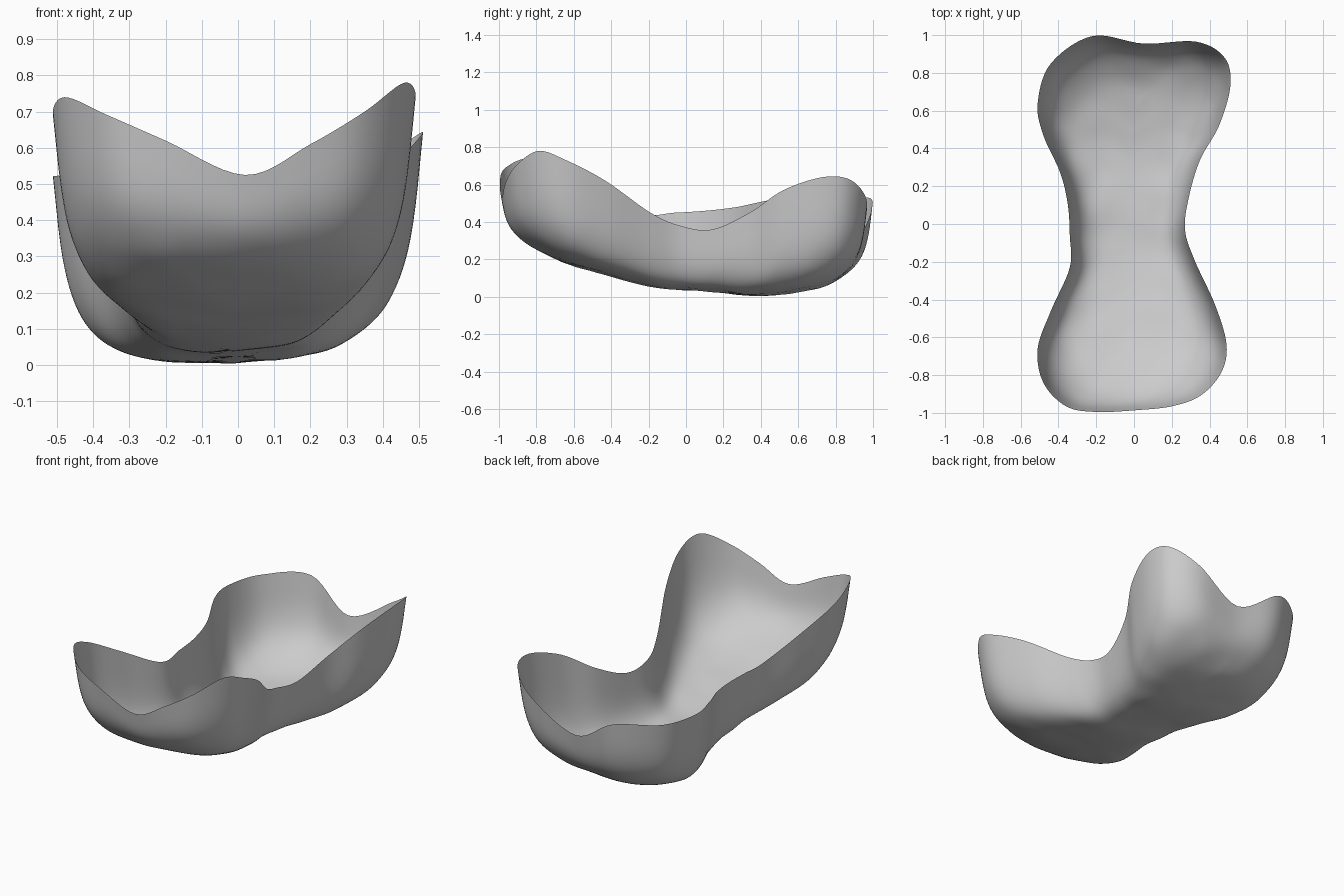
import bpy, bmesh, math
from mathutils import Vector, noise

cube = bpy.data.objects.get("Cube")
if cube:
    bpy.data.objects.remove(cube, do_unlink=True)

STEPS = 7      # samples between rim control points
RINGS = 26     # samples from the rim down to the floor spine
ROUND = .46    # lower is a squarer wall-to-floor corner
TAPER = .1     # how far the walls lean inwards towards the floor

# Rim of each half, from the front lip to the back lip
LIP_FRONT, LIP_BACK = (.02, -.985, .525), (.05, .955, .37)
RIM_POS = [LIP_FRONT, (.2, -.965, .61), (.35, -.91, .70), (.46, -.79, .78),
           (.49, -.64, .73), (.43, -.43, .62), (.32, -.19, .45), (.27, -.03, .38),
           (.29, .14, .36), (.35, .34, .45), (.45, .52, .57), (.51, .73, .64),
           (.48, .88, .625), (.33, .965, .52), LIP_BACK]
RIM_NEG = [LIP_FRONT, (-.2, -.995, .62), (-.36, -.965, .69), (-.48, -.84, .74),
           (-.51, -.66, .68), (-.44, -.46, .57), (-.34, -.23, .445), (-.34, -.06, .45),
           (-.35, .1, .46), (-.39, .27, .48), (-.48, .47, .52), (-.51, .64, .52),
           (-.44, .85, .52), (-.22, .995, .52), LIP_BACK]
# Underside height along the length
FLOOR = [(-1, .33), (-.8, .245), (-.6, .165), (-.2, .06), (.1, .03), (.4, .005),
         (.7, .045), (1, .15)]


def spline(pts, before, after):
    """Smooth curve through the points, guided by one neighbour at each end."""
    pts = [Vector(p) for p in [before] + pts + [after]]
    out = []
    for a, b, c, d in zip(pts, pts[1:], pts[2:], pts[3:]):
        for i in range(STEPS):
            t = i / STEPS
            out.append(.5 * (2 * b + (c - a) * t + (2 * a - 5 * b + 4 * c - d) * t * t
                             + (3 * b - a - 3 * c + d) * t ** 3))
    return out + [pts[-2]]


FLOOR_CURVE = spline(FLOOR, FLOOR[0], FLOOR[-1])


def floor_height(x, y):
    """Underside height, tilted up slightly on the +x side."""
    tilt = .07 * max(0, x)
    for a, b in zip(FLOOR_CURVE, FLOOR_CURVE[1:]):
        if y <= b.x:
            return tilt + a.y + (b.y - a.y) * (y - a.x) / (b.x - a.x)
    return tilt + FLOOR_CURVE[-1].y


def section(rim, spine):
    """Leaning wall and rounded corner from a rim point to the spine."""
    points = []
    for i in range(RINGS + 1):
        a = i / RINGS * math.pi / 2
        drop = math.sin(a) ** ROUND
        reach = max(0, math.cos(a)) ** ROUND * (1 - TAPER * drop) if i < RINGS else 0
        p = spine.lerp(rim, reach)
        base = floor_height(p.x, p.y)
        p.z = base + (rim.z - base) * (1 - drop)
        # Slight hand-shaped unevenness, fading out at the rim
        p.z = max(0, p.z + .008 * noise.noise(p * 6) * drop)
        points.append(p)
    return points


# Shell: both halves share the same spine and are welded along it
bm = bmesh.new()
pos = spline(RIM_POS, RIM_NEG[1], RIM_NEG[-2])
neg = spline(RIM_NEG, RIM_POS[1], RIM_POS[-2])
for half, flip in ((pos, False), (neg, True)):
    rows = []
    for k, rim in enumerate(half):
        spine = Vector((-.01, .3 * (pos[k].y + neg[k].y), 0))
        rows.append([bm.verts.new(p) for p in section(rim, spine)])
    for r0, r1 in zip(rows, rows[1:]):
        for i in range(RINGS):
            quad = [r0[i], r0[i + 1], r1[i + 1], r1[i]]
            bm.faces.new(quad[::-1] if flip else quad)
bmesh.ops.remove_doubles(bm, verts=bm.verts, dist=.0005)
bmesh.ops.recalc_face_normals(bm, faces=bm.faces)
# Normals point out of the bowl
if sum(f.normal.z * f.calc_area() for f in bm.faces) > 0:
    bmesh.ops.reverse_faces(bm, faces=bm.faces)
mesh = bpy.data.meshes.new("open_shell")
bm.to_mesh(mesh)
bm.free()

# Plain grey finish
grey = bpy.data.materials.new("light_grey")
grey.use_nodes = True
color = (.6, .6, .6, 1)
grey.diffuse_color = color
grey.node_tree.nodes["Principled BSDF"].inputs["Base Color"].default_value = color
mesh.materials.append(grey)

shell = bpy.data.objects.new("open_shell", mesh)
bpy.context.collection.objects.link(shell)
bpy.context.view_layer.objects.active = shell
shell.select_set(True)
bpy.ops.object.shade_smooth()
